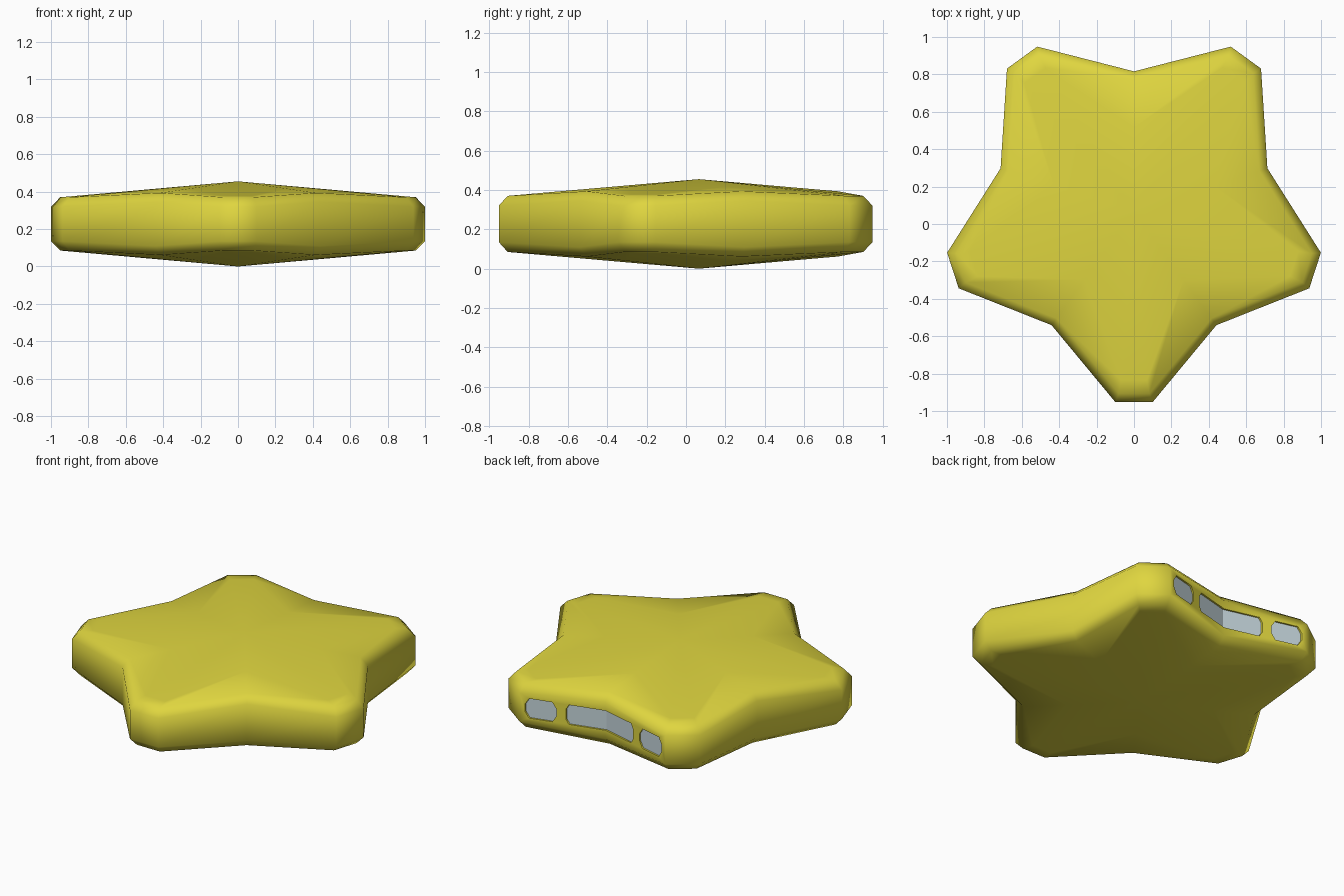
import bpy, bmesh, math

if "Cube" in bpy.data.objects:
    bpy.data.objects.remove(bpy.data.objects["Cube"])

CY, MID = 0.066, 0.2275      # star centre in y, mid height
NOTCH_Y, SLOPE = 0.816, 0.257  # back notch position and wall slope


def material(name, rgb):
    m = bpy.data.materials.new(name)
    m.diffuse_color = (*rgb, 1)
    m.use_nodes = True
    m.node_tree.nodes["Principled BSDF"].inputs["Base Color"].default_value = m.diffuse_color
    return m


yellow = material("yellow_shell", (0.74, 0.67, 0.05))
glass = material("pale_glass", (0.56, 0.67, 0.71))


def make_object(name, bm, mat):
    me = bpy.data.meshes.new(name)
    bm.to_mesh(me)
    bm.free()
    me.materials.append(mat)
    ob = bpy.data.objects.new(name, me)
    bpy.context.collection.objects.link(ob)
    return ob


def star_ring(bm, tip_r, half_w, notch_r, h_tip, h_notch):
    """Blunt five-point star: two verts per tip, one per notch."""
    ring = []
    for k in range(5):
        a = math.radians(-90 + 72 * k)
        c, s = math.cos(a), math.sin(a)
        for w in (-half_w, half_w):
            ring.append(bm.verts.new((tip_r * c - w * s, CY + tip_r * s + w * c, MID + h_tip)))
        b = a + math.radians(36)
        ring.append(bm.verts.new((notch_r * math.cos(b), CY + notch_r * math.sin(b), MID + h_notch)))
    return ring


# Star body: stacked rings with domed top and bottom
half = [(0.90, 0.07, 0.45, 0.149, 0.188),
        (0.973, 0.082, 0.705, 0.1425, 0.166),
        (1.018, 0.10, 0.75, 0.0925, 0.118)]
levels = [(t, w, n, -a, -b) for t, w, n, a, b in half] + half[::-1]
bm = bmesh.new()
rings = [star_ring(bm, *lv) for lv in levels]
for lo, hi in zip(rings, rings[1:]):
    for i in range(15):
        j = (i + 1) % 15
        bm.faces.new((lo[i], lo[j], hi[j], hi[i]))
for ring, z in ((rings[0], 0.0), (rings[-1], 2 * MID)):
    apex = bm.verts.new((0, CY, z))
    for i in range(15):
        bm.faces.new((ring[i], ring[(i + 1) % 15], apex))
bmesh.ops.recalc_face_normals(bm, faces=bm.faces[:])
body = make_object("star_body", bm, yellow)
for p in body.data.polygons:
    p.use_smooth = True


# Windows in the back wall: each sheet follows the wall, slightly recessed
def window_sheet(outlines, depth):
    bm = bmesh.new()
    for pts in outlines:
        bm.faces.new([bm.verts.new((x, NOTCH_Y + SLOPE * abs(x) - depth, z)) for x, z in pts])
    bmesh.ops.remove_doubles(bm, verts=bm.verts[:], dist=1e-5)
    for f in bm.faces:
        f.normal_update()
        if f.normal.y < 0:
            f.normal_flip()
    return bm


def cutter_from(outlines):
    bm = window_sheet(outlines, 0.014)
    out = bmesh.ops.extrude_face_region(bm, geom=bm.faces[:], use_keep_orig=True)
    bmesh.ops.translate(bm, vec=(0, 0.1, 0), verts=[v for v in out["geom"] if isinstance(v, bmesh.types.BMVert)])
    bmesh.ops.recalc_face_normals(bm, faces=bm.faces[:])
    return make_object("window_cutter", bm, yellow)


def side_outline(s):
    x0, x1, c, z0, z1 = 0.295, 0.485, 0.025, 0.165, 0.29
    return [(s * x, z) for x, z in ((x0 + c, z0), (x1 - c, z0), (x1, z0 + 0.04), (x1, z1 - 0.04),
                                    (x1 - c, z1), (x0 + c, z1), (x0, z1 - 0.04), (x0, z0 + 0.04))]


def centre_outline(s):
    return [(s * x, z) for x, z in ((0, 0.165), (0.22, 0.165), (0.238, 0.195),
                                    (0.238, 0.26), (0.22, 0.29), (0, 0.29))]


windows = {"left_window": [side_outline(-1)],
           "right_window": [side_outline(1)],
           "centre_window": [centre_outline(-1), centre_outline(1)]}

bpy.context.view_layer.objects.active = body
body.select_set(True)
for name, outlines in windows.items():
    cutter = cutter_from(outlines)
    mod = body.modifiers.new("cut", 'BOOLEAN')
    mod.operation, mod.solver, mod.object = 'DIFFERENCE', 'EXACT', cutter
    bpy.ops.object.modifier_apply(modifier=mod.name)
    bpy.data.objects.remove(cutter)
    make_object(name, window_sheet(outlines, 0.011), glass)

bpy.ops.object.shade_smooth_by_angle(angle=math.radians(62))
